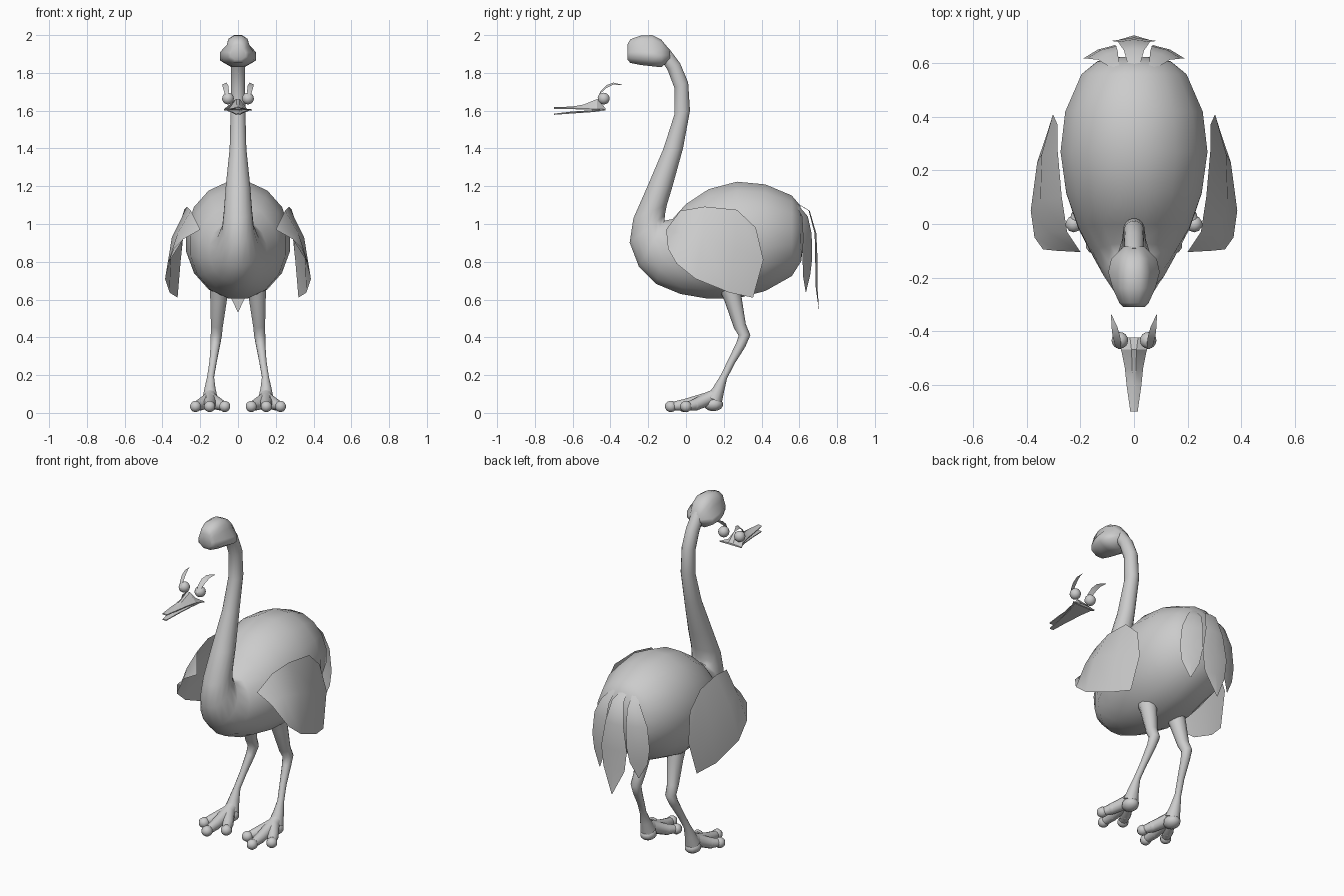
import bpy
import bmesh
import math
from mathutils import Vector

cube = bpy.data.objects.get("Cube")
if cube:
    bpy.data.objects.remove(cube, do_unlink=True)

grey = bpy.data.materials.new("plain light grey")
grey.use_nodes = True
grey.diffuse_color = (0.6, 0.6, 0.6, 1)
grey.node_tree.nodes["Principled BSDF"].inputs["Base Color"].default_value = (0.6, 0.6, 0.6, 1)


def finish(name, bm, mirror=False, sharp=55):
    """Turn a bmesh into a smooth-shaded object, optionally mirrored across x."""
    bmesh.ops.recalc_face_normals(bm, faces=bm.faces)
    mesh = bpy.data.meshes.new(name)
    bm.to_mesh(mesh)
    bm.free()
    mesh.materials.append(grey)
    mesh.polygons.foreach_set("use_smooth", [True] * len(mesh.polygons))
    mesh.set_sharp_from_angle(angle=math.radians(sharp))
    obj = bpy.data.objects.new(name, mesh)
    bpy.context.collection.objects.link(obj)
    if mirror:
        mod = obj.modifiers.new("both sides", "MIRROR")
        mod.use_mirror_merge = False
    return obj


def ring(center, u, v, sides):
    """Ellipse of points spanned by the half axes u and v."""
    steps = [2 * math.pi * (i + 0.5) / sides for i in range(sides)]
    return [center + u * math.cos(a) + v * math.sin(a) for a in steps]


def skin(bm, rows, closed=True):
    """Bridge rows of points with quads; closed rows also get end caps."""
    rows = [[bm.verts.new(p) for p in row] for row in rows]
    n = len(rows[0])
    for a, b in zip(rows, rows[1:]):
        for i in range(n if closed else n - 1):
            j = (i + 1) % n
            bm.faces.new((a[i], a[j], b[j], b[i]))
    if closed:
        bm.faces.new(rows[0])
        bm.faces.new(rows[-1])


def tube(bm, stations, sides=10):
    """Round limb through (x, y, z, radius) stations."""
    pts = [Vector(s[:3]) for s in stations]
    rows = []
    for i, p in enumerate(pts):
        t = (pts[min(i + 1, len(pts) - 1)] - pts[max(i - 1, 0)]).normalized()
        side = Vector((1, 0, 0)) if abs(t.x) < 0.8 else Vector((0, 1, 0))
        u = (side - t * side.dot(t)).normalized()
        rows.append(ring(p, u * stations[i][3], t.cross(u) * stations[i][3], sides))
    skin(bm, rows)


def blob(bm, center, radii, u=10, v=7):
    """Small ellipsoid."""
    made = bmesh.ops.create_uvsphere(bm, u_segments=u, v_segments=v, radius=1)["verts"]
    bmesh.ops.scale(bm, vec=radii, verts=made)
    bmesh.ops.translate(bm, vec=center, verts=made)


# Body and neck: sections as (top y, top z, bottom y, bottom z, half width)
bm = bmesh.new()
sections = [
    (.625, 1.0, .625, .92, .05), (.605, 1.1, .61, .8, .14), (.56, 1.155, .56, .72, .2),
    (.42, 1.215, .42, .64, .262), (.27, 1.23, .27, .6, .28), (.12, 1.19, .11, .6, .258),
    (0, 1.11, -.03, .625, .212), (-.07, 1.03, -.16, .68, .155), (-.112, 1.02, -.25, .77, .115),
    (-.11, 1.05, -.3, .9, .085), (-.1, 1.1, -.28, 1.03, .076), (-.07, 1.2, -.205, 1.2, .066),
    (-.015, 1.4, -.12, 1.4, .045), (.022, 1.6, -.062, 1.58, .04), (.012, 1.75, -.062, 1.72, .038),
    (-.03, 1.85, -.098, 1.815, .037), (-.09, 1.93, -.14, 1.88, .035)]
rows = []
for ty, tz, by, bz, w in sections:
    top, low = Vector((0, ty, tz)), Vector((0, by, bz))
    rows.append(ring((top + low) / 2, Vector((w, 0, 0)), (top - low) / 2, 16))
skin(bm, rows)
finish("body_and_neck", bm)

# Head: narrow crown over wide cheeks, as (y, bottom, top, cheek width, crown width)
bm = bmesh.new()
rows = []
for y, low, top, cheek, crown in [
        (-.31, 1.87, 1.95, .04, .03), (-.295, 1.853, 1.978, .055, .045),
        (-.24, 1.842, 1.997, .08, .06), (-.18, 1.835, 2.0, .096, .06),
        (-.13, 1.83, 1.975, .085, .055), (-.085, 1.87, 1.92, .04, .035)]:
    h = top - low
    half = [(.4, 0), (1, .2), (1, .45)]
    right = [(cheek * a, low + h * b) for a, b in half]
    right += [(crown, low + h * .68), (crown * .85, low + h * .88), (crown * .35, top)]
    rows.append([Vector((x, y, z)) for x, z in right]
                + [Vector((-x, y, z)) for x, z in reversed(right)])
skin(bm, rows)
finish("head", bm, sharp=65)

# Bills: flat tapering wedges, as (y, bottom, top, half width)
bills = {
    "upper_bill": [(-.7, 1.61, 1.618, .014), (-.6, 1.608, 1.622, .028),
                   (-.54, 1.606, 1.633, .034), (-.47, 1.604, 1.662, .048),
                   (-.425, 1.602, 1.612, .075)],
    "lower_bill": [(-.7, 1.578, 1.584, .012), (-.6, 1.585, 1.596, .024),
                   (-.5, 1.592, 1.602, .04), (-.43, 1.6, 1.606, .06)]}
for name, stations in bills.items():
    bm = bmesh.new()
    skin(bm, [[Vector((x * w, y, z)) for x, z in
               ((-1, low), (1, low), (1, low + .005), (.2, top), (-.2, top), (-1, low + .005))]
              for y, low, top, w in stations])
    finish(name, bm, sharp=30)

# Eyes
bm = bmesh.new()
blob(bm, (.053, -.435, 1.664), (.031, .031, .031), 16, 10)
finish("eyes", bm, mirror=True)

# Brows: curved strips sweeping back over each eye
bm = bmesh.new()
brow = [(.055, -.468, 1.67, .004), (.06, -.45, 1.70, .012), (.066, -.42, 1.728, .014),
        (.073, -.385, 1.743, .011), (.085, -.338, 1.737, .001)]
skin(bm, [[Vector((x - w, y, z + w * .5)), Vector((x + w, y, z - w * .5))]
          for x, y, z, w in brow], closed=False)
finish("brows", bm, mirror=True)

# Wings: arched sheets, each row running from upper edge to lower edge
bm = bmesh.new()
wing = [
    [(.2, -.105, .97), (.29, -.1, .92), (.34, -.095, .87)],
    [(.25, -.03, 1.07), (.32, -.03, .95), (.372, -.05, .79)],
    [(.27, .1, 1.092), (.35, .09, .93), (.386, .05, .71)],
    [(.285, .27, 1.075), (.345, .26, .87), (.362, .23, .637)],
    [(.285, .37, .98), (.303, .41, .81), (.32, .355, .61)]]
skin(bm, [[Vector(p) for p in row] for row in wing], closed=False)
finish("wings", bm, mirror=True)


# Tail feathers: drooping leaf shapes, (x, y, z, half width), turned outward
def feather(name, stations, turn, mirror):
    bm = bmesh.new()
    across = Vector((math.cos(turn), -math.sin(turn), 0))
    out = Vector((math.sin(turn), math.cos(turn), 0))
    skin(bm, [[Vector((x, y, z)) + across * w * s - out * w * .15 * abs(s) for s in (-1, 0, 1)]
              for x, y, z, w in stations], closed=False)
    finish(name, bm, mirror)


feather("middle_tail_feather", [
    (0, .59, 1.11, .02), (0, .655, 1.07, .038), (0, .69, .95, .06), (0, .697, .8, .085),
    (0, .695, .68, .07), (0, .705, .535, .002)], 0, False)
feather("side_tail_feathers", [
    (.07, .59, 1.1, .015), (.1, .635, 1.04, .04), (.125, .65, .95, .06),
    (.135, .652, .82, .065), (.135, .645, .73, .05), (.13, .635, .64, .003)], .4, True)

# Legs: thigh, bent joint and thin shank down to the heel
bm = bmesh.new()
tube(bm, [(.098, .225, .68, .055), (.103, .25, .6, .046), (.112, .285, .46, .033),
          (.115, .31, .41, .031), (.12, .29, .36, .026), (.132, .24, .27, .02),
          (.145, .2, .19, .019), (.148, .175, .13, .03), (.148, .15, .07, .043)])
finish("legs", bm, mirror=True)

# Feet: heel pad plus three knuckled toes fanning forward
bm = bmesh.new()
blob(bm, (.148, .145, .045), (.045, .052, .036))
for x, y in ((.07, -.01), (.15, -.08), (.225, .0)):
    tip = Vector((x, y, .034))
    mid = tip.lerp(Vector((.148, .14, .06)), .35)
    tube(bm, [(.148, .165, .10, .032), (.148, .12, .075, .036), (*mid, .031), (*tip, .022)])
    blob(bm, mid, (.03, .035, .03))
    blob(bm, tip, (.031, .032, .03))
finish("feet", bm, mirror=True)
